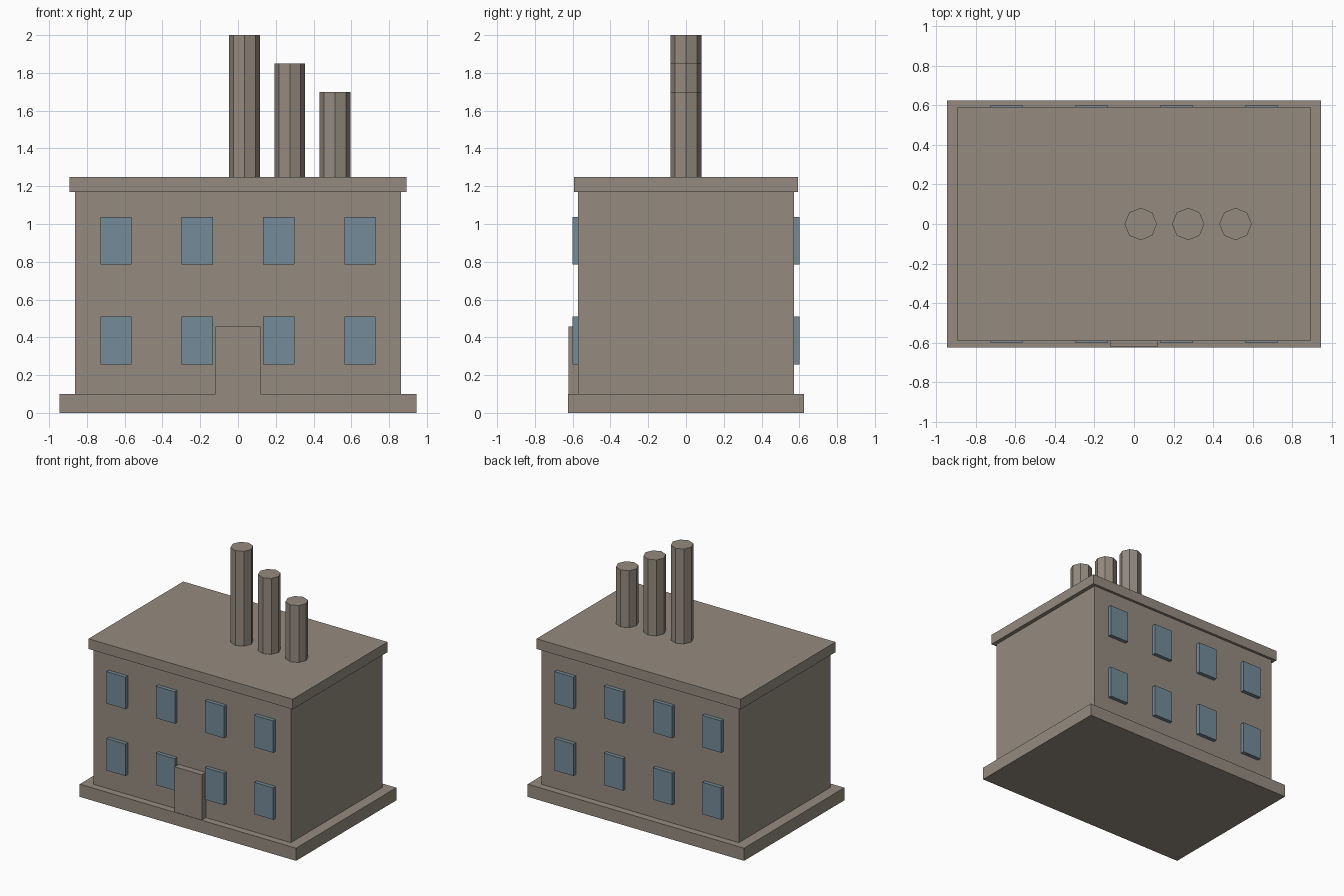
import bpy
import math

cube = bpy.data.objects.get("Cube")
if cube:
    bpy.data.objects.remove(cube, do_unlink=True)


def material(name, colour):
    mat = bpy.data.materials.new(name)
    mat.use_nodes = True
    mat.diffuse_color = (*colour, 1)
    mat.node_tree.nodes["Principled BSDF"].inputs["Base Color"].default_value = (*colour, 1)
    return mat


stone = material("warm grey stone", (0.30, 0.26, 0.215))
glass = material("blue grey glass", (0.175, 0.26, 0.315))


def box(name, x, y, z, mat):
    """Box spanning the (min, max) pairs x, y and z."""
    spans = (x, y, z)
    bpy.ops.mesh.primitive_cube_add(size=1, location=[(a + b) / 2 for a, b in spans])
    obj = bpy.context.object
    obj.name = name
    obj.scale = [b - a for a, b in spans]
    bpy.ops.object.transform_apply(location=False, rotation=False, scale=True)
    obj.data.materials.append(mat)


def chimney(name, x, top, bottom=1.25):
    bpy.ops.mesh.primitive_cylinder_add(vertices=8, radius=0.082, depth=top - bottom,
                                        location=(x, 0, (top + bottom) / 2))
    obj = bpy.context.object
    obj.name = name
    obj.data.materials.append(stone)


# Main masses
box("base_slab", (-0.946, 0.946), (-0.626, 0.626), (0, 0.1), stone)
box("building_body", (-0.862, 0.862), (-0.571, 0.571), (0.1, 1.17), stone)
box("roof_slab", (-0.893, 0.893), (-0.592, 0.592), (1.17, 1.25), stone)
box("front_door", (-0.12, 0.12), (-0.622, -0.571), (0.1, 0.457), stone)

# Two rows of windows on the front and back walls
for wall, (y0, y1) in {"front": (-0.601, -0.571), "back": (0.571, 0.601)}.items():
    for row, z in {"lower": 0.383, "upper": 0.912}.items():
        for i, x in enumerate((-0.646, -0.215, 0.215, 0.646)):
            box(f"{wall}_{row}_window_{i + 1}", (x - 0.083, x + 0.083), (y0, y1),
                (z - 0.126, z + 0.126), glass)

# Row of chimneys stepping down
for i, (x, top) in enumerate(((0.034, 2.0), (0.274, 1.85), (0.514, 1.7))):
    chimney(f"chimney_{i + 1}", x, top)
